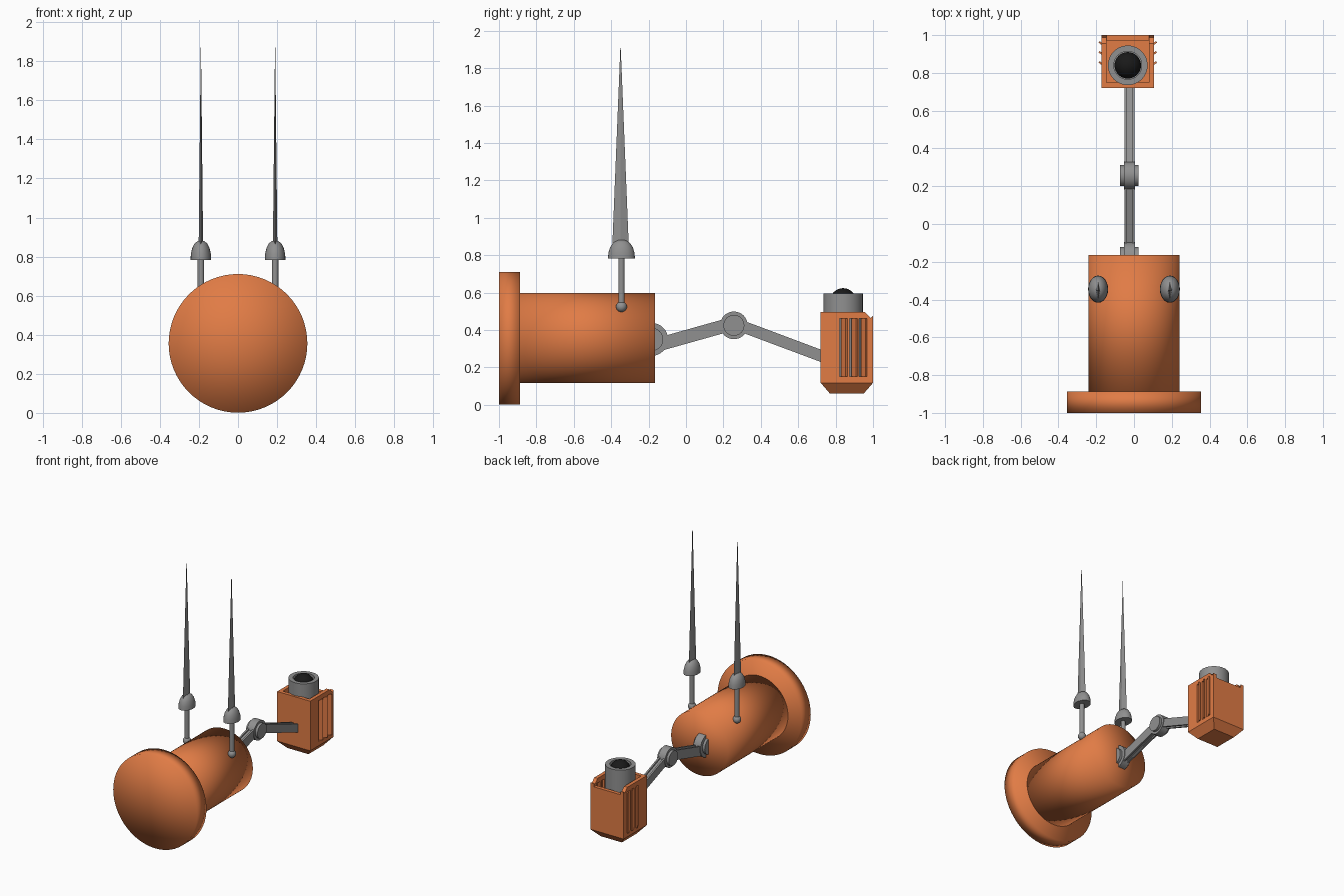
import bpy, bmesh
from math import atan2, hypot, pi, radians
from mathutils import Matrix, Vector

if "Cube" in bpy.data.objects:
    bpy.data.objects.remove(bpy.data.objects["Cube"])


def material(name, rgb):
    m = bpy.data.materials.new(name)
    m.diffuse_color = (*rgb, 1)
    m.use_nodes = True
    m.node_tree.nodes["Principled BSDF"].inputs["Base Color"].default_value = m.diffuse_color
    return m


orange = material("orange", (0.75, 0.20, 0.06))
black = material("black", (0.01, 0.01, 0.01))
steel = material("steel", (0.28, 0.28, 0.28))
HX = -0.033  # arm and head offset in x


def finish(name, bm, mat=None, smooth=None):
    bmesh.ops.recalc_face_normals(bm, faces=bm.faces)
    me = bpy.data.meshes.new(name)
    bm.to_mesh(me)
    bm.free()
    ob = bpy.data.objects.new(name, me)
    bpy.context.collection.objects.link(ob)
    me.materials.append(mat or steel)
    if smooth:
        bpy.ops.object.select_all(action='DESELECT')
        ob.select_set(True)
        bpy.context.view_layer.objects.active = ob
        if smooth >= 180:
            bpy.ops.object.shade_smooth()
        else:
            bpy.ops.object.shade_smooth_by_angle(angle=radians(smooth))
    return ob


def lathe(name, profile, origin, axis, mat=None, smooth=40, seg=48, scale=(1, 1, 1)):
    """Spin (radius, height) points round an axis; radius 0 closes to a point."""
    bm = bmesh.new()
    vs = [bm.verts.new((r, 0, h)) for r, h in profile]
    es = [bm.edges.new(p) for p in zip(vs, vs[1:])]
    bmesh.ops.spin(bm, geom=vs + es, cent=(0, 0, 0), axis=(0, 0, 1), angle=2 * pi, steps=seg)
    bmesh.ops.remove_doubles(bm, verts=bm.verts, dist=1e-5)
    rot = Vector((0, 0, 1)).rotation_difference(Vector(axis)).to_matrix().to_4x4()
    bmesh.ops.transform(bm, verts=bm.verts,
                        matrix=Matrix.Translation(origin) @ rot @ Matrix.Diagonal((*scale, 1)))
    return finish(name, bm, mat, smooth)


def box(name, centre, size, mat=None, rot=None):
    bm = bmesh.new()
    bmesh.ops.create_cube(bm, size=1)
    m = Matrix.Translation(centre) @ (rot or Matrix()) @ Matrix.Diagonal((*size, 1))
    bmesh.ops.transform(bm, verts=bm.verts, matrix=m)
    return finish(name, bm, mat)


# Front disc and drum body
lathe("front_disc", [(0, 0), (0.355, 0), (0.355, 0.112), (0, 0.112)], (0, -1, 0.356), (0, 1, 0), orange, 180, 64)
lathe("drum_body", [(0, 0), (0.241, 0), (0.241, 0.733), (0, 0.733)], (0, -0.898, 0.357), (0, 1, 0), orange, 180, 64)

# Pair of antennas: ball, stem, half-dome cap and flat diamond blade
for side, s in (("left", -1), ("right", 1)):
    o = Vector((0.19 * s, -0.345, 0))
    bm = bmesh.new()
    bmesh.ops.create_uvsphere(bm, u_segments=20, v_segments=12, radius=0.029,
                              matrix=Matrix.Translation(o + Vector((0, 0, 0.525))))
    finish(side + "_antenna_ball", bm, None, 180)
    lathe(side + "_antenna_stem", [(0, 0.52), (0.017, 0.52), (0.017, 0.8), (0, 0.8)], o, (0, 0, 1), seg=16)
    dome = [(0, 0), (1, 0), (0.97, 0.3), (0.84, 0.6), (0.6, 0.85), (0.3, 0.97), (0, 1)]
    lathe(side + "_antenna_cap", dome, o + Vector((0, 0, 0.783)), (0, 0, 1), seg=24,
          scale=(0.053, 0.072, 0.1), smooth=50)
    lathe(side + "_antenna_blade", [(0, 0.8), (1, 0.8), (0, 1.936)], o + Vector((0, -0.005, 0)), (0, 0, 1),
          seg=4, scale=(0.012, 0.046, 1), smooth=None)


# Arm: two channel-section links and stepped pivot joints
def link(name, a, b, height):
    (y0, z0), (y1, z1) = a, b
    rot = Matrix.Rotation(atan2(z1 - z0, y1 - y0), 4, 'X')
    c = (HX + 0.009, (y0 + y1) / 2, (z0 + z1) / 2)
    n = hypot(y1 - y0, z1 - z0)
    box(name + "_web", c, (0.03, n, height - 0.02), None, rot)
    for side, s in (("left", -1), ("right", 1)):
        box(name + "_" + side + "_rail", (c[0] + 0.019 * s, c[1], c[2]), (0.013, n, height), None, rot)


def joint(name, y, z, r, r2):
    prof = [(0, -0.049), (r2, -0.049), (r2, -0.03), (r, -0.03),
            (r, 0.03), (r2, 0.03), (r2, 0.049), (0, 0.049)]
    lathe(name, prof, (HX + 0.009, y, z), (1, 0, 0), seg=32)


link("lower_arm", (-0.17, 0.316), (0.257, 0.436), 0.072)
link("upper_arm", (0.257, 0.436), (0.74, 0.255), 0.062)
joint("base_joint", -0.184, 0.35, 0.088, 0.062)
joint("middle_joint", 0.256, 0.425, 0.074, 0.056)

# Head housing: open-topped box with a bevelled base
cy = 0.86
rings = [(0.09, 0.06), (0.14, 0.118), (0.14, 0.497), (0.112, 0.497), (0.112, 0.13)]
bm = bmesh.new()
loops = [[bm.verts.new((HX + h * sx, cy + h * sy, z)) for sx, sy in ((-1, -1), (1, -1), (1, 1), (-1, 1))]
         for h, z in rings]
bm.faces.new(loops[0])
bm.faces.new(loops[-1])
for a, b in zip(loops, loops[1:]):
    for i in range(4):
        j = (i + 1) % 4
        bm.faces.new((a[i], a[j], b[j], b[i]))
head = finish("head_housing", bm, orange)

# Cutters: lowered back edge and side slots
cutters = [box("back_edge_cutter", (HX, 1.0, 0.53), (0.4, 0.075, 0.11), None, Matrix.Rotation(radians(-45), 4, 'X')),
           box("back_notch_cutter", (HX, 1.0, 0.5), (0.224, 0.1, 0.1))]
slots = (0.838, 0.892, 0.944)
cutters += [box("slot_cutter", (HX, y, 0.307), (0.4, 0.036, 0.31)) for y in slots]
for c in cutters:
    c.hide_render = True
    c.hide_set(True)
    m = head.modifiers.new("cut", 'BOOLEAN')
    m.object = c
    m.operation = 'DIFFERENCE'
    m.solver = 'EXACT'

# Angled louvre fins on both sides
for side, s in (("left", -1), ("right", 1)):
    for i, y in enumerate(slots):
        box(f"{side}_louvre_{i + 1}", (HX + 0.135 * s, y + 0.008, 0.307), (0.042, 0.01, 0.31), orange,
            Matrix.Rotation(radians(35 * s), 4, 'Z'))

# Lens barrel with dark lens ball
lathe("lens_barrel", [(0, 0.14), (0.105, 0.14), (0.105, 0.595), (0.074, 0.595), (0.074, 0.52), (0, 0.52)],
      (HX, 0.84, 0), (0, 0, 1))
bm = bmesh.new()
bmesh.ops.create_uvsphere(bm, u_segments=32, v_segments=16, radius=0.07,
                          matrix=Matrix.Translation((HX, 0.84, 0.554)))
finish("lens_ball", bm, black, 180)
